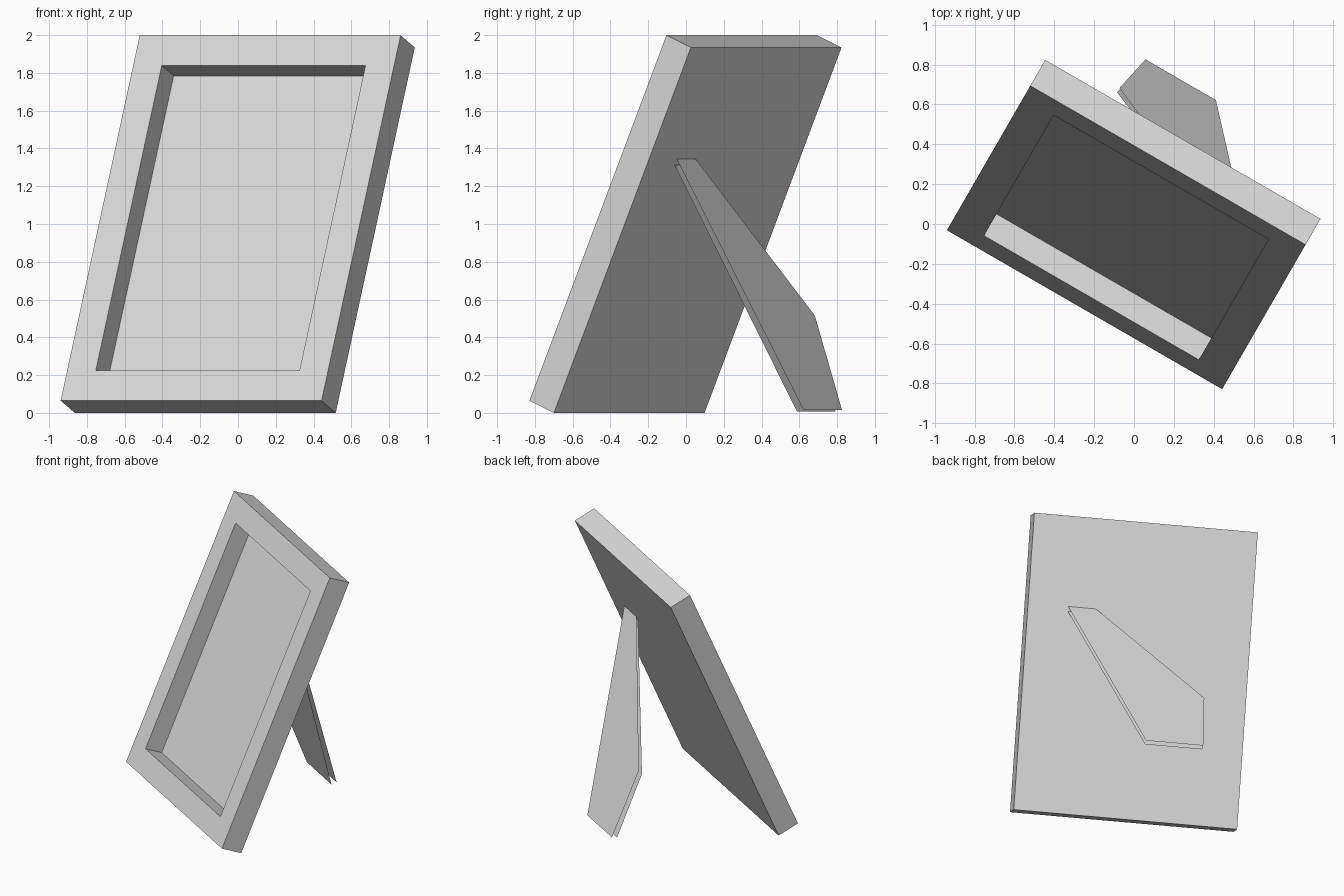
import bpy, bmesh, math
from mathutils import Matrix

cube = bpy.data.objects.get("Cube")
if cube:
    bpy.data.objects.remove(cube, do_unlink=True)

YAW = Matrix.Rotation(math.radians(-30), 4, 'Z')
TILT = Matrix.Rotation(math.radians(-23.4), 4, 'X')

# Single plain grey
grey = bpy.data.materials.new("plain_grey")
grey.use_nodes = True
colour = (0.7, 0.7, 0.7, 1)
grey.diffuse_color = colour
grey.node_tree.nodes["Principled BSDF"].inputs["Base Color"].default_value = colour


def add_object(name, bm, matrix):
    bm.transform(matrix)
    mesh = bpy.data.meshes.new(name)
    bm.to_mesh(mesh)
    bm.free()
    mesh.materials.append(grey)
    obj = bpy.data.objects.new(name, mesh)
    bpy.context.collection.objects.link(obj)


# Picture frame: a leaning slab with a flat border and a recessed panel
WIDTH, DEPTH, HEIGHT = 1.595, 0.163, 2.108
BORDER, RECESS = 0.175, 0.137
bm = bmesh.new()
bmesh.ops.create_cube(bm, size=1)
bmesh.ops.scale(bm, vec=(WIDTH, DEPTH, HEIGHT), verts=bm.verts)
bmesh.ops.translate(bm, vec=(0, -DEPTH / 2, HEIGHT / 2), verts=bm.verts)
bm.normal_update()
front = min(bm.faces, key=lambda f: f.normal.y)
bmesh.ops.inset_region(bm, faces=[front], thickness=BORDER, use_even_offset=True)
panel = bmesh.ops.extrude_discrete_faces(bm, faces=[front])["faces"][0]
bmesh.ops.translate(bm, vec=(0, RECESS, 0), verts=panel.verts)
bmesh.ops.recalc_face_normals(bm, faces=bm.faces)
add_object("picture_frame", bm, YAW @ Matrix.Translation((0, -0.347, 0)) @ TILT)


# Easel stand: two thin sheets sloping down from the back of the frame
def stand_sheet(name, top_y, top_z, foot_y, foot_z, flip):
    outline = [(0.513, top_z), (0.313, top_z), (-0.404, top_z - 0.83),
               (-0.363, foot_z), (0.045, foot_z)]
    slope = (foot_y - top_y) / (top_z - foot_z)
    bm = bmesh.new()
    face = bm.faces.new([bm.verts.new((x, top_y + slope * (top_z - z), z))
                         for x, z in outline])
    face.normal_update()
    if (face.normal.y > 0) == flip:
        face.normal_flip()
    add_object(name, bm, YAW)


stand_sheet("stand_back_sheet", 0.239, 1.345, 0.744, 0.016, False)
stand_sheet("stand_front_sheet", 0.226, 1.313, 0.704, 0.008, True)
